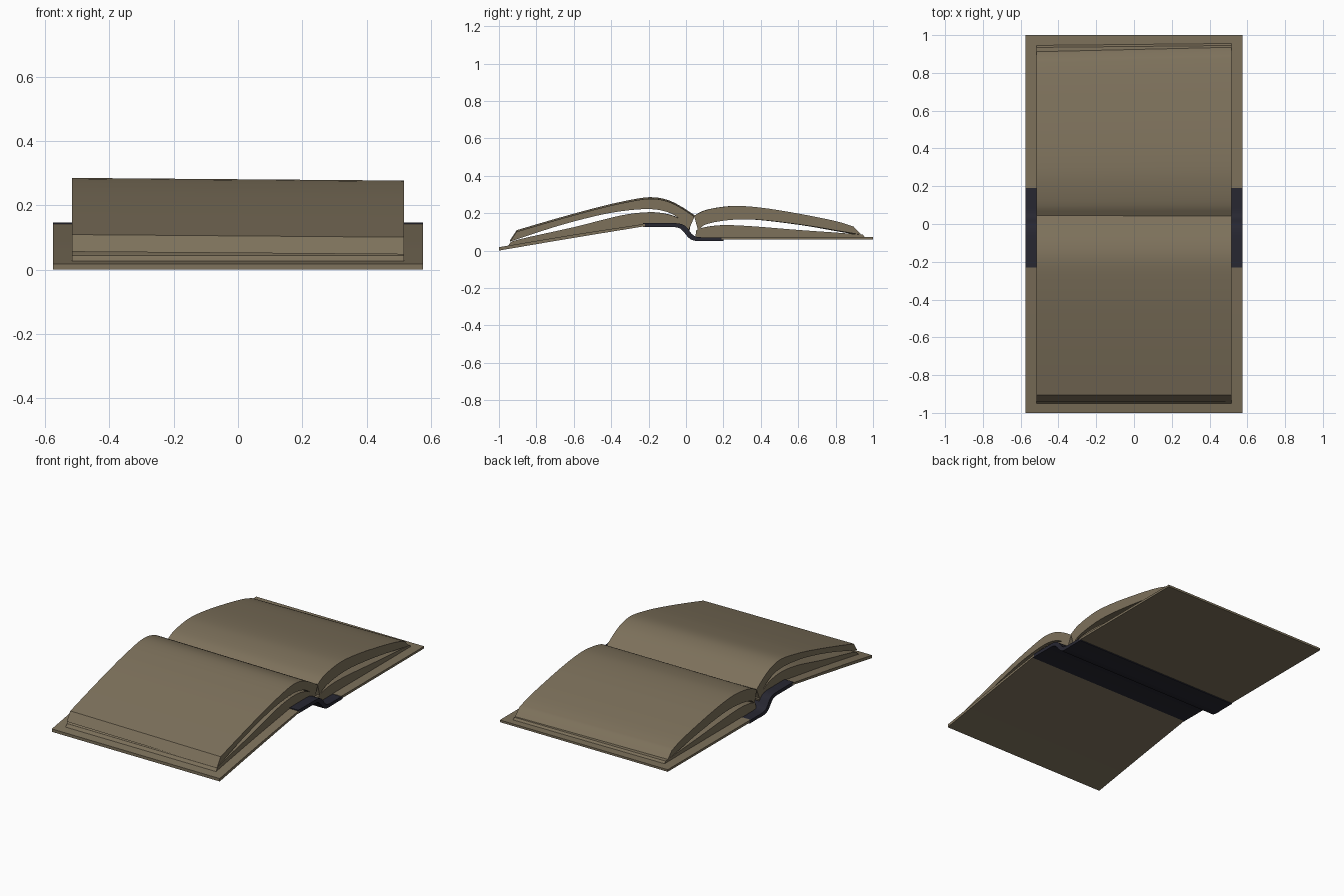
import bpy, bmesh
from mathutils import Vector

if "Cube" in bpy.data.objects:
    bpy.data.objects.remove(bpy.data.objects["Cube"])


def material(name, rgb):
    m = bpy.data.materials.new(name)
    m.diffuse_color = (*rgb, 1)
    m.use_nodes = True
    m.node_tree.nodes["Principled BSDF"].inputs["Base Color"].default_value = m.diffuse_color
    return m


PAPER = material("aged brown", (0.205, 0.165, 0.105))
BINDING = material("dark binding", (0.02, 0.02, 0.031))


def smooth(pts, n):
    """Resample a (y, z) path with a Catmull-Rom curve, n+1 points."""
    p = [Vector(a) for a in pts]
    p = [2 * p[0] - p[1]] + p + [2 * p[-1] - p[-2]]
    spans = len(p) - 3
    out = []
    for i in range(n + 1):
        u = i / n * spans
        k = min(int(u), spans - 1)
        t = u - k
        a, b, c, d = p[k:k + 4]
        out.append(0.5 * (2 * b + (c - a) * t + (2 * a - 5 * b + 4 * c - d) * t * t
                          + (3 * b - a - 3 * c + d) * t ** 3))
    return out


def slab(name, top, bottom, half, mat, n=28, skew_y=0.0, skew_z=0.0):
    """Sheet between two side-view paths, running across x, closed all round."""
    hi, lo = smooth(top, n), smooth(bottom, n)
    bm = bmesh.new()
    rows = []
    for x in (-half, half):
        f = [[bm.verts.new((x, q.x + skew_y * x * i / n, q.y + skew_z * x))
              for i, q in enumerate(path)] for path in (hi, lo)]
        rows.append(f)
    (tl, bl), (tr, br) = rows
    for i in range(n):
        bm.faces.new((tl[i], tr[i], tr[i + 1], tl[i + 1]))
        bm.faces.new((bl[i], bl[i + 1], br[i + 1], br[i]))
        bm.faces.new((tl[i], tl[i + 1], bl[i + 1], bl[i]))
        bm.faces.new((tr[i], br[i], br[i + 1], tr[i + 1]))
    for i in (0, n):
        bm.faces.new((tl[i], bl[i], br[i], tr[i]))
    bmesh.ops.recalc_face_normals(bm, faces=bm.faces)
    me = bpy.data.meshes.new(name)
    bm.to_mesh(me)
    bm.free()
    me.materials.append(mat)
    ob = bpy.data.objects.new(name, me)
    bpy.context.collection.objects.link(ob)
    bpy.context.view_layer.objects.active = ob
    ob.select_set(True)
    bpy.ops.object.shade_smooth_by_angle(angle=0.7)
    ob.select_set(False)
    return ob


# Cover boards
slab("front_cover", [(-1, .018), (-.6, .085), (-.22, .143)],
     [(-1, .0), (-.6, .068), (-.22, .130)], .575, PAPER, 8)
slab("back_cover", [(.19, .073), (1, .073)],
     [(.19, .058), (1, .060)], .575, PAPER, 2)

# Dark spine binding
slab("spine_binding",
     [(-.23, .147), (-.12, .147), (-.04, .145), (0, .128), (.03, .09), (.06, .073), (.12, .071), (.20, .071)],
     [(-.23, .126), (-.12, .126), (-.05, .124), (-.02, .108), (.015, .068), (.05, .052), (.12, .052), (.20, .052)],
     .575, BINDING)

# Lower page stacks lying on the covers
slab("front_lower_pages",
     [(-.945, .035), (-.9, .058), (-.6, .125), (-.35, .187), (-.2, .205), (-.1, .195), (-.03, .168), (.02, .12)],
     [(-.955, .02), (-.9, .03), (-.6, .08), (-.35, .12), (-.2, .143), (-.1, .145), (-.03, .14), (.015, .105)],
     .515, PAPER, skew_y=-.005)
slab("back_lower_pages",
     [(.055, .108), (.1, .125), (.2, .136), (.35, .13), (.6, .11), (.8, .096), (.94, .085)],
     [(.05, .072), (.1, .068), (.2, .068), (.35, .068), (.6, .068), (.8, .068), (.955, .068)],
     .515, PAPER, skew_y=.01)

# Upper curled page stacks
slab("front_upper_pages",
     [(-.905, .105), (-.7, .165), (-.5, .22), (-.35, .256), (-.2, .281), (-.1, .267), (-.02, .228), (.045, .185)],
     [(-.94, .052), (-.7, .131), (-.5, .185), (-.35, .214), (-.2, .226), (-.1, .21), (-.03, .17), (.015, .115)],
     .515, PAPER, skew_z=-.008)
slab("back_upper_pages",
     [(.043, .186), (.1, .215), (.2, .234), (.3, .238), (.45, .222), (.65, .187), (.8, .155), (.885, .128)],
     [(.065, .105), (.1, .138), (.2, .16), (.32, .167), (.45, .158), (.65, .132), (.8, .106), (.925, .085)],
     .515, PAPER, skew_y=.022)
